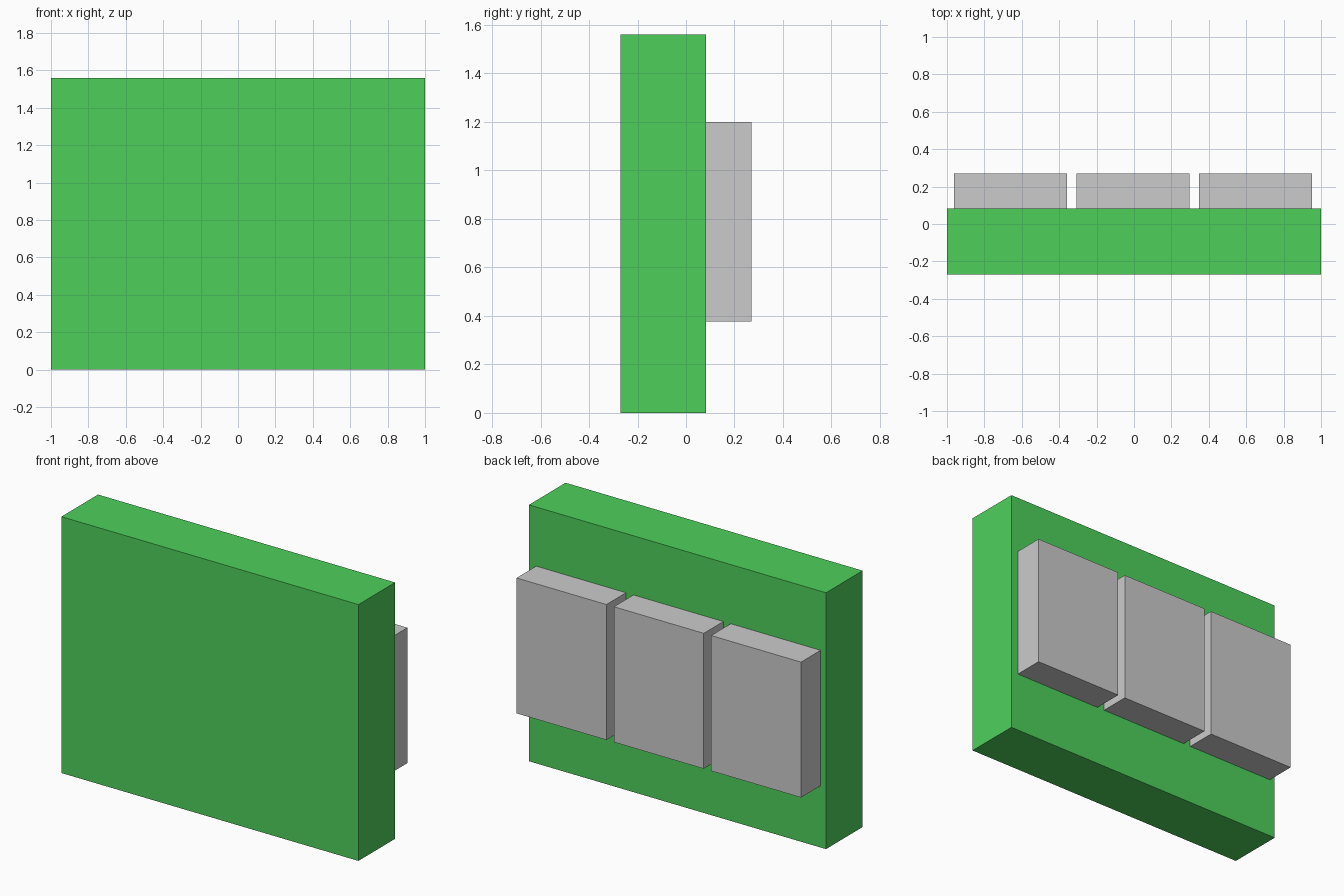
import bpy

if "Cube" in bpy.data.objects:
    bpy.data.objects.remove(bpy.data.objects["Cube"])


def box(name, x, y, z):
    """Add a box spanning the given (min, max) ranges."""
    spans = (x, y, z)
    bpy.ops.mesh.primitive_cube_add(size=1, location=[(a + b) / 2 for a, b in spans])
    obj = bpy.context.object
    obj.name = name
    obj.scale = [b - a for a, b in spans]
    bpy.ops.object.transform_apply(location=False, rotation=False, scale=True)
    return obj


# Green slab
green = bpy.data.materials.new("green")
green.diffuse_color = (0.075, 0.63, 0.105, 1)
green.use_nodes = True
green.node_tree.nodes["Principled BSDF"].inputs["Base Color"].default_value = green.diffuse_color
slab = box("slab", (-1, 1), (-0.27, 0.082), (0, 1.56))
slab.data.materials.append(green)

# Row of three grey blocks on the back
width, step, middle = 0.605, 0.655, -0.006
for i in range(3):
    cx = middle + (i - 1) * step
    box(f"back_block_{i + 1}", (cx - width / 2, cx + width / 2), (0.082, 0.27), (0.376, 1.20))
